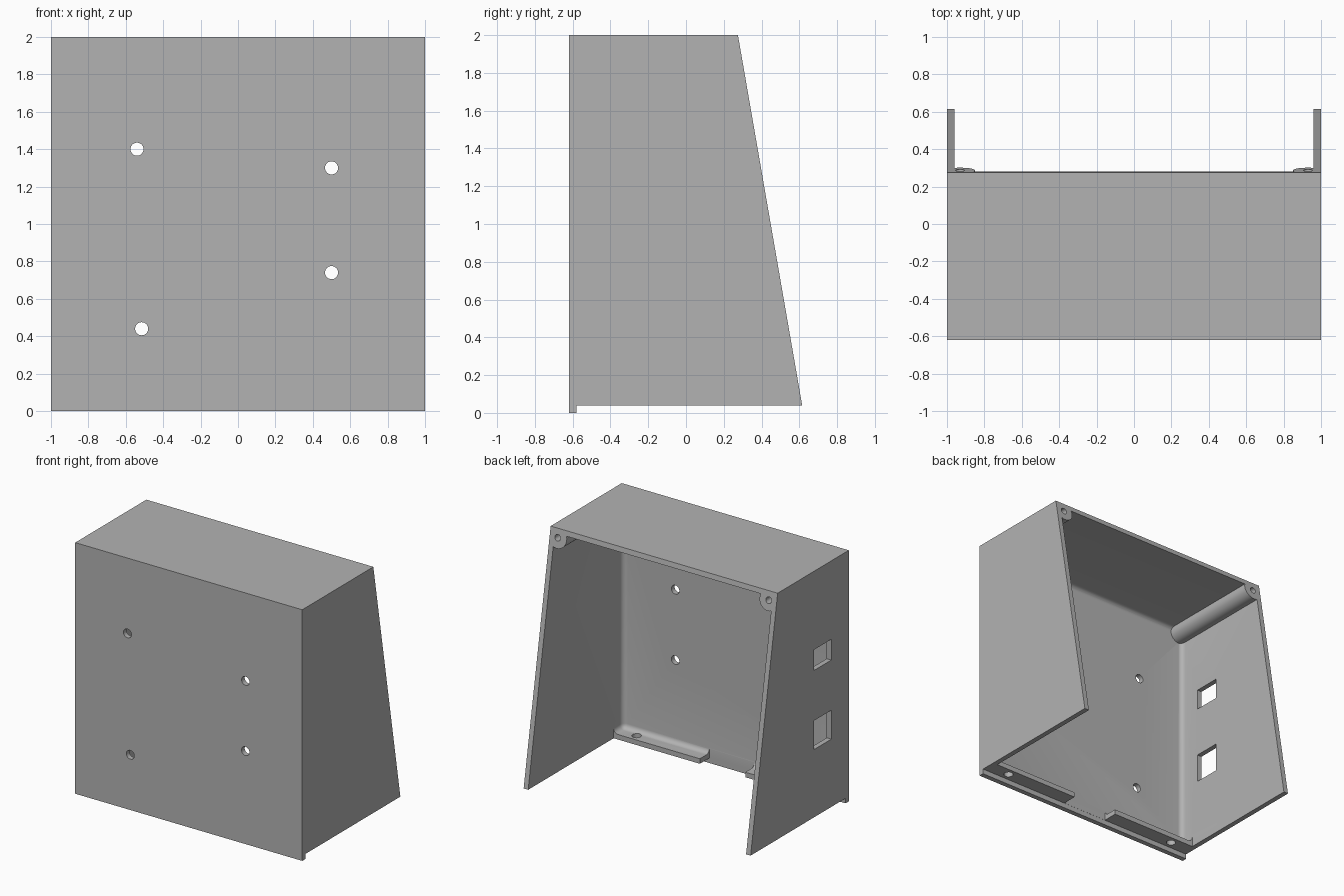
import bpy
import bmesh
import math
from mathutils import Matrix

cube = bpy.data.objects.get("Cube")
if cube:
    bpy.data.objects.remove(cube, do_unlink=True)

FRONT, INNER, LEDGE = -0.62, -0.58, -0.46   # y of front face, inner face, ledge edge
WALL = 0.04

grey = bpy.data.materials.new("plain_grey")
grey.use_nodes = True
colour = (0.45, 0.45, 0.45, 1)
grey.diffuse_color = colour
grey.node_tree.nodes["Principled BSDF"].inputs["Base Color"].default_value = colour


def to_object(name, bm):
    bmesh.ops.recalc_face_normals(bm, faces=bm.faces)
    mesh = bpy.data.meshes.new(name)
    bm.to_mesh(mesh)
    bm.free()
    obj = bpy.data.objects.new(name, mesh)
    bpy.context.collection.objects.link(obj)
    return obj


def box(name, low, high, fillet=0):
    bm = bmesh.new()
    bmesh.ops.create_cube(bm, size=1)
    for v in bm.verts:
        v.co = [(a + b) / 2 + c * (b - a) for a, b, c in zip(low, high, v.co)]
    if fillet:
        # round only the edges around the front end
        edges = [e for e in bm.edges if all(v.co.y < low[1] + 0.001 for v in e.verts)]
        corners = [e for e in bm.edges if abs(e.verts[0].co.y - e.verts[1].co.y) > 0.1]
        bmesh.ops.bevel(bm, geom=edges + corners, offset=fillet, segments=6,
                        profile=0.5, affect='EDGES')
    return to_object(name, bm)


def rod(name, centre, radius, length, axis, sides=32):
    bm = bmesh.new()
    turn = Matrix.Rotation(math.pi / 2, 4, 'X') if axis == 'Y' else Matrix()
    bmesh.ops.create_cone(bm, cap_ends=True, segments=sides, radius1=radius,
                          radius2=radius, depth=length,
                          matrix=Matrix.Translation(centre) @ turn)
    return to_object(name, bm)


def cut(target, cutter):
    mod = target.modifiers.new("cut", 'BOOLEAN')
    mod.operation = 'DIFFERENCE'
    mod.solver = 'EXACT'
    mod.object = cutter
    bpy.context.view_layer.objects.active = target
    bpy.ops.object.modifier_apply(modifier=mod.name)
    bpy.data.objects.remove(cutter, do_unlink=True)


# Housing: side profile with sloping rear and a lip under the front
profile = [(FRONT, 0), (FRONT, 2), (0.275, 2), (0.615, WALL), (INNER, WALL), (INNER, 0)]
bm = bmesh.new()
side = bm.faces.new([bm.verts.new((-1, y, z)) for y, z in profile])
swept = bmesh.ops.extrude_face_region(bm, geom=[side])["geom"]
bmesh.ops.translate(bm, vec=(2, 0, 0),
                    verts=[g for g in swept if isinstance(g, bmesh.types.BMVert)])
housing = to_object("housing", bm)
housing.data.materials.append(grey)

# Cavity, keeping round screw bosses in the two upper corners
cavity = box("cavity_cutter", (-0.96, INNER, 0.08), (0.96, 1, 1.96), fillet=0.04)
for s in (-1, 1):
    cut(cavity, rod("boss_cutter", (s * 0.93, 0, 1.93), 0.08, 4, 'Y', 48))
cut(housing, cavity)

# Open underside behind the ledge, and the gap in the middle of the ledge
cut(housing, box("underside_cutter", (-0.96, LEDGE, -0.2), (0.96, 1, 0.2)))
cut(housing, box("gap_cutter", (-0.2, INNER + 0.001, 0.01), (0.2, -0.3, 0.125)))

# Screw holes in the bosses and the ledge
for s in (-1, 1):
    cut(housing, rod("boss_hole_cutter", (s * 0.93, 0.25, 1.93), 0.025, 0.5, 'Y', 24))
    cut(housing, rod("ledge_hole_cutter", (s * 0.8, -0.52, 0.06), 0.035, 0.09, 'Z', 24))

# Mounting holes in the front
for x, z in ((-0.54, 1.4), (0.5, 1.3), (0.5, 0.74), (-0.515, 0.44)):
    cut(housing, rod("front_hole_cutter", (x, -0.6, z), 0.035, 0.2, 'Y'))

# Two rectangular ports in the right wall
for low, high in ((1.21, 1.375), (0.58, 0.81)):
    cut(housing, box("port_cutter", (-1.1, -0.4, low), (-0.9, -0.18, high)))

bpy.ops.object.select_all(action='DESELECT')
housing.select_set(True)
bpy.context.view_layer.objects.active = housing
bpy.ops.object.shade_smooth_by_angle(angle=math.radians(30))
